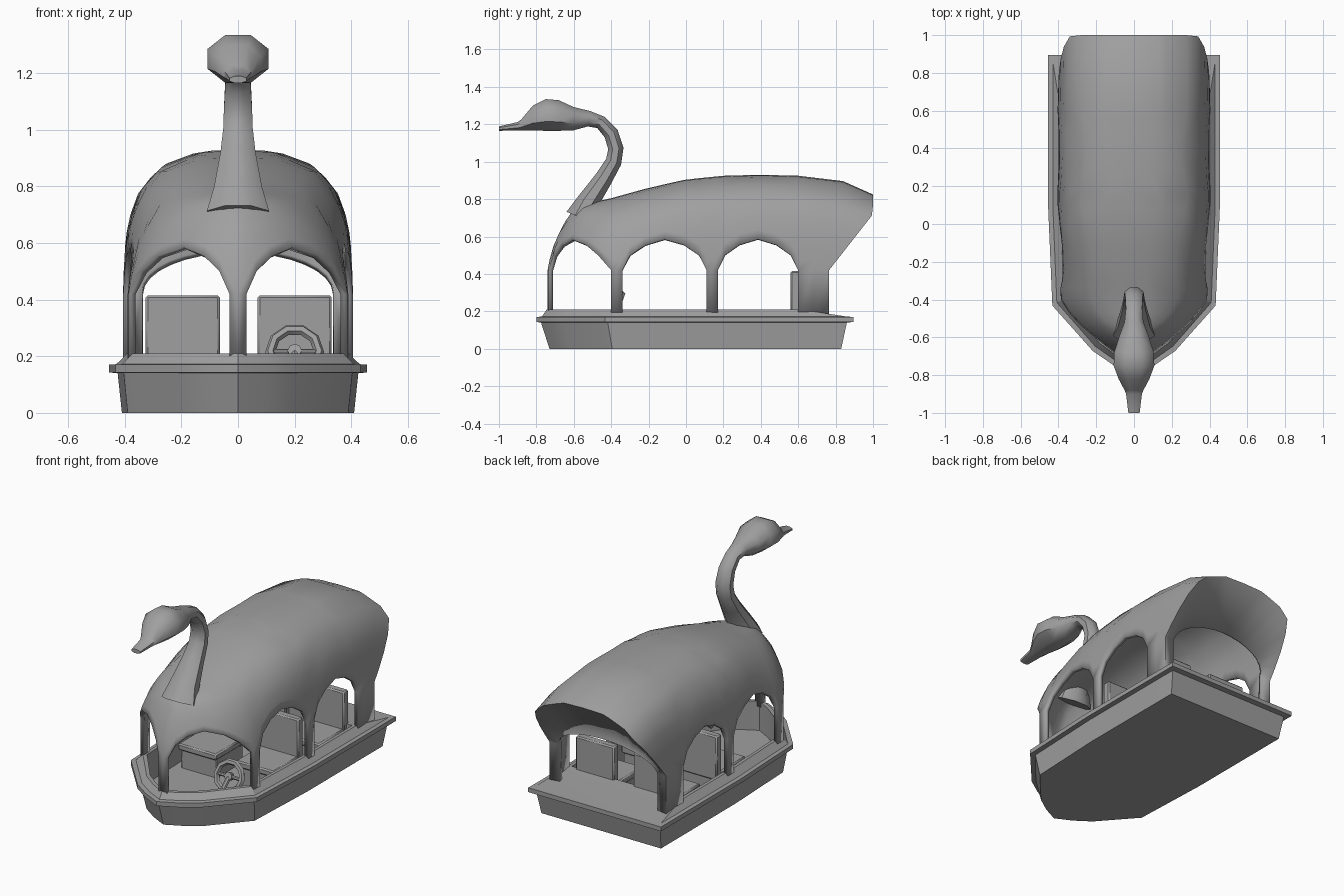
import bpy, bmesh, math
from mathutils import Vector

if "Cube" in bpy.data.objects:
    bpy.data.objects.remove(bpy.data.objects["Cube"])

grey = bpy.data.materials.new("plain_grey")
grey.use_nodes = True
grey.diffuse_color = (0.35, 0.35, 0.35, 1)
grey.node_tree.nodes["Principled BSDF"].inputs["Base Color"].default_value = (0.35, 0.35, 0.35, 1)


def finish(obj, angle=35):
    obj.data.materials.clear()
    obj.data.materials.append(grey)
    bpy.ops.object.select_all(action='DESELECT')
    obj.select_set(True)
    bpy.context.view_layer.objects.active = obj
    bpy.ops.object.shade_smooth_by_angle(angle=math.radians(angle))
    return obj


def from_bmesh(name, bm, angle=35, recalc=True):
    if recalc:
        bmesh.ops.recalc_face_normals(bm, faces=bm.faces)
    mesh = bpy.data.meshes.new(name)
    bm.to_mesh(mesh)
    bm.free()
    obj = bpy.data.objects.new(name, mesh)
    bpy.context.collection.objects.link(obj)
    return finish(obj, angle)


def loft(name, rings, angle=35):
    """Skin closed rings of points and cap both ends."""
    bm = bmesh.new()
    loops = [[bm.verts.new(p) for p in ring] for ring in rings]
    n = len(loops[0])
    for a, b in zip(loops, loops[1:]):
        for i in range(n):
            j = (i + 1) % n
            bm.faces.new((a[i], a[j], b[j], b[i]))
    bm.faces.new(loops[0])
    bm.faces.new(loops[-1])
    return from_bmesh(name, bm, angle)


def box(name, x, y, z, bevel=0.008):
    """Bevelled box from (min, max) ranges."""
    bpy.ops.mesh.primitive_cube_add(size=1, location=[sum(r) / 2 for r in (x, y, z)])
    obj = bpy.context.object
    obj.name = name
    obj.scale = [r[1] - r[0] for r in (x, y, z)]
    bpy.ops.object.transform_apply(location=False, rotation=False, scale=True)
    mod = obj.modifiers.new("soft_edges", 'BEVEL')
    mod.width = bevel
    return finish(obj)


def interp(table, t):
    for (a, va), (b, vb) in zip(table, table[1:]):
        if t <= b:
            return va + (vb - va) * max(0, t - a) / (b - a)
    return table[-1][1]


# Hull with flange, sloping coaming and sunken floor
def hull_ring(w, front, back, z):
    half = [(1, back), (1, 0.1), (0.95, front * 0.54), (0.48, front * 0.84), (0.25, front * 0.93)]
    right = [(w * x, y, z) for x, y in half]
    left = [(-x, y, z) for x, y, z in reversed(right)]
    return right + [(0, front, z)] + left


loft("hull", [hull_ring(*r) for r in (
    (0.41, -0.73, 0.83, 0), (0.425, -0.775, 0.86, 0.14),
    (0.455, -0.8, 0.895, 0.143), (0.455, -0.8, 0.895, 0.17),
    (0.43, -0.77, 0.86, 0.172), (0.39, -0.745, 0.61, 0.21),
    (0.37, -0.72, 0.59, 0.21), (0.37, -0.72, 0.59, 0.03))], 25)

# Canopy: columns run from the bow around the side to the stern
ridge = [(-0.5, 0.782), (-0.4, 0.805), (-0.2, 0.86), (0, 0.905), (0.2, 0.925),
         (0.4, 0.93), (0.6, 0.925), (0.85, 0.895), (1, 0.825)]
bow_curve = [(0, 0), (0.28, 0.08), (0.66, 0.33), (0.9, 0.58), (0.967, 0.79), (1, 1)]
side_curve = [(0, 0), (0.2, 0.01), (0.5, 0.05), (0.72, 0.15), (0.89, 0.34), (0.99, 0.67), (1, 1)]
side_plan = [(-0.4, 0.387), (-0.2, 0.395), (0.1, 0.405), (0.4, 0.41), (0.76, 0.4)]
SPRING, FOOT = 0.42, 0.18
STEPS = (0, 0.15, 0.35, 0.55, 0.72, 0.86, 0.96, 0.99, 1)


def canopy_column(x, y, arch_z, ridge_y):
    top = interp(ridge, ridge_y)
    blend = min(1, max(0, (y + 0.74) / 0.7))
    points = [(x, y, FOOT)]
    start = (arch_z - SPRING) / (top - SPRING)
    for s in STEPS:
        h = start + (1 - start) * s
        f = interp(bow_curve, h) * (1 - blend) + interp(side_curve, h) * blend
        lean = min(1, 1.35 * h) if y > 0.5 else f
        points.append((x * (1 - f), y + (ridge_y - y) * lean, SPRING + h * (top - SPRING)))
    return points


def arch_heights(n=7):
    return (0.42, 0.5, 0.555, 0.585, 0.555, 0.5, 0.42)


plan = [(0, -0.74, SPRING)]
bow_plan = [(0.03, -0.735), (0.07, -0.725), (0.14, -0.695), (0.235, -0.635),
            (0.32, -0.54), (0.36, -0.47), (0.387, -0.4)]
plan += [(x, y, z) for (x, y), z in zip(bow_plan, arch_heights())]
for y0, y1 in ((-0.34, 0.11), (0.17, 0.6)):
    for f, z in zip((0, 0.09, 0.27, 0.5, 0.73, 0.91, 1), arch_heights()):
        y = y0 + (y1 - y0) * f
        plan.append((interp(side_plan, y), y, z))
columns = [canopy_column(x, y, z, max(y, -0.5)) for x, y, z in plan]
columns.append(canopy_column(0.402, 0.68, SPRING, 0.84))
columns.append(canopy_column(0.4, 0.765, SPRING, 1.0))
pillar = [z < 0.43 for _, _, z in plan] + [True, True, True]

# Stern wall runs from the tail edge in to an arched opening
opening = [(0.335, 0.755, FOOT)]
for i in range(len(STEPS)):
    a = math.pi / 2 * i / (len(STEPS) - 1)
    opening.append((0.335 * math.cos(a), 0.76 + 0.06 * math.sin(a), SPRING + 0.145 * math.sin(a)))
columns.append(opening)

bm = bmesh.new()
grid = [[bm.verts.new(p) for p in col] for col in columns]
for c in range(len(grid) - 1):
    first = 0 if pillar[c] and pillar[c + 1] else 1
    for r in range(first, len(STEPS)):
        bm.faces.new((grid[c][r], grid[c + 1][r], grid[c + 1][r + 1], grid[c][r + 1]))
for v in bm.verts:
    if abs(v.co.x) < 1e-5:
        v.co.x = 0
bmesh.ops.delete(bm, geom=[v for v in bm.verts if not v.link_faces], context='VERTS')
bmesh.ops.remove_doubles(bm, verts=bm.verts, dist=0.0005)
copy = bmesh.ops.duplicate(bm, geom=bm.verts[:] + bm.edges[:] + bm.faces[:])["geom"]
for v in [g for g in copy if isinstance(g, bmesh.types.BMVert)]:
    v.co.x = -v.co.x
bmesh.ops.reverse_faces(bm, faces=[g for g in copy if isinstance(g, bmesh.types.BMFace)])
bmesh.ops.remove_doubles(bm, verts=bm.verts, dist=0.0005)
canopy = from_bmesh("canopy", bm, 45, recalc=False)
shell = canopy.modifiers.new("thickness", 'SOLIDIFY')
shell.thickness = 0.025
shell.offset = -1
canopy.modifiers.move(len(canopy.modifiers) - 1, 0)

# Neck, head and beak: y, z, half width, half height
neck_path = [
    (-0.56, 0.70, 0.11, 0.085), (-0.525, 0.785, 0.085, 0.06), (-0.44, 0.91, 0.062, 0.048),
    (-0.387, 1.0, 0.052, 0.043), (-0.375, 1.07, 0.05, 0.041), (-0.4, 1.15, 0.046, 0.04),
    (-0.455, 1.21, 0.043, 0.036), (-0.52, 1.23, 0.05, 0.042), (-0.6, 1.23, 0.08, 0.062),
    (-0.68, 1.247, 0.105, 0.082), (-0.75, 1.25, 0.108, 0.085), (-0.82, 1.233, 0.082, 0.066),
    (-0.88, 1.197, 0.05, 0.03), (-0.9, 1.19, 0.042, 0.022), (-1.0, 1.177, 0.03, 0.012)]
rings = []
for i, (y, z, rw, rh) in enumerate(neck_path):
    a, b = neck_path[max(0, i - 1)], neck_path[min(len(neck_path) - 1, i + 1)]
    along = Vector((0, b[0] - a[0], b[1] - a[1])).normalized()
    if y < -0.55 and i > 1:
        along = Vector((0, -1, 0))
    up = Vector((1, 0, 0)).cross(along)
    ring = []
    for k in range(8):
        t = math.pi * (k + 0.5) / 4
        ring.append(Vector((rw * 1.08 * math.cos(t), y, z)) + up * rh * 1.08 * math.sin(t))
    rings.append(ring)
loft("neck_and_head", rings, 50)

# Two rows of paired seats
for row, back_y in (("front", 0.115), ("rear", 0.56)):
    for side, cx in (("left", 0.2), ("right", -0.195)):
        x = (cx - 0.131, cx + 0.131)
        name = f"{row}_{side}_seat"
        box(name + "_back", x, (back_y, back_y + 0.05), (0.14, 0.415))
        box(name + "_cushion", x, (back_y - 0.24, back_y + 0.01), (0.145, 0.185))
        box(name + "_base", (x[0] + 0.01, x[1] - 0.01), (back_y - 0.22, back_y + 0.04), (0.02, 0.15), 0.004)

# Steering wheel on a raked column
tilt = math.radians(70)
hub = Vector((0.2, -0.37, 0.215))
axis = Vector((0, -math.sin(tilt), math.cos(tilt)))
bpy.ops.mesh.primitive_torus_add(major_radius=0.086, minor_radius=0.018, major_segments=10,
                                 minor_segments=6, location=hub, rotation=(tilt, 0, 0))
bpy.context.object.name = "steering_wheel"
finish(bpy.context.object)


def rod(name, centre, radius, depth, rotation):
    bpy.ops.mesh.primitive_cylinder_add(vertices=8, radius=radius, depth=depth,
                                        location=centre, rotation=rotation)
    bpy.context.object.name = name
    finish(bpy.context.object)


rod("wheel_spoke", hub, 0.011, 0.16, (0, math.pi / 2, 0))
rod("wheel_hub", hub, 0.025, 0.03, (tilt, 0, 0))
rod("steering_column", hub + Vector((0, -0.08, -0.07)), 0.014, 0.22, (math.radians(-49), 0, 0))
